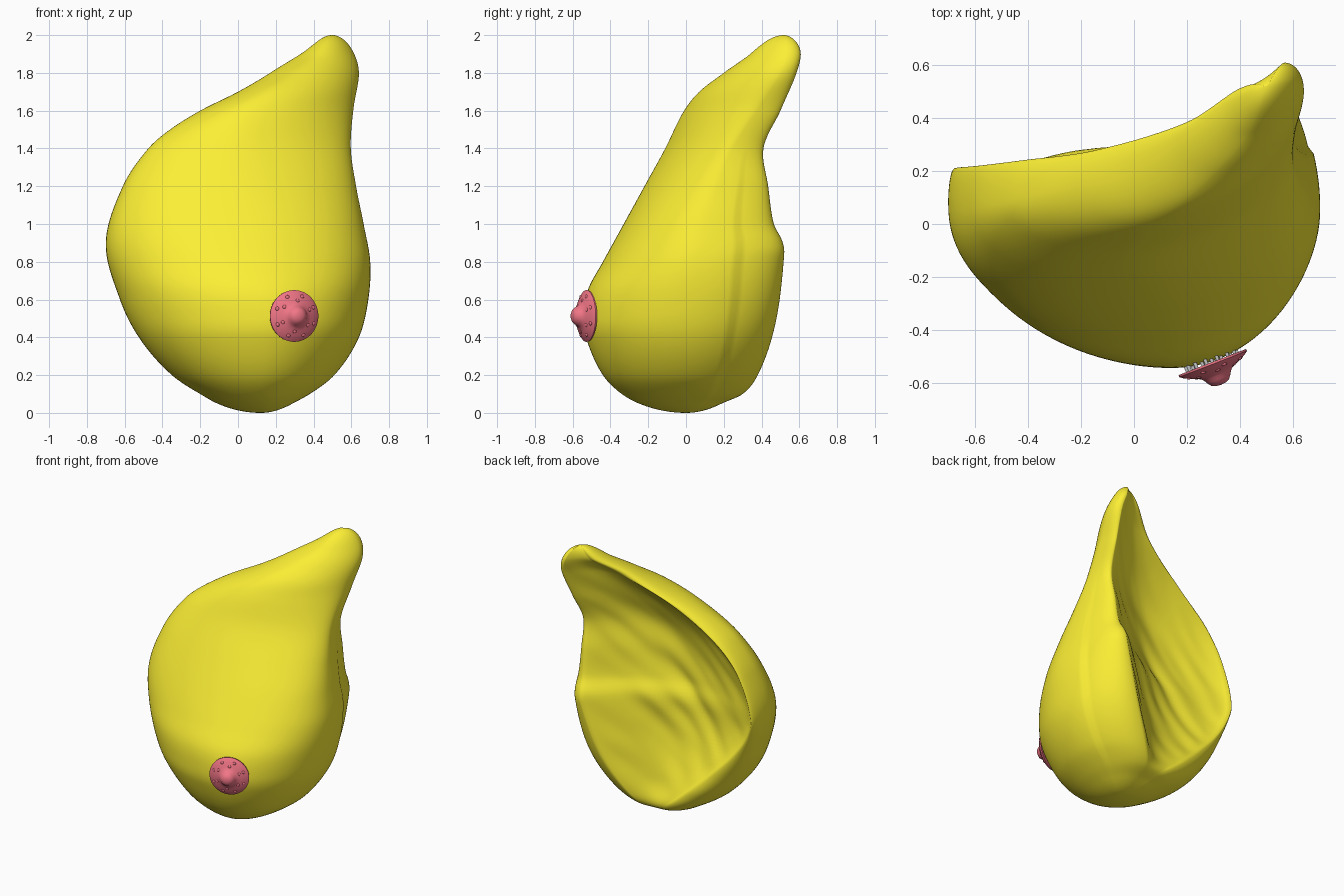
import bpy, bmesh, math
from mathutils import Vector, noise

if "Cube" in bpy.data.objects:
    bpy.data.objects.remove(bpy.data.objects["Cube"])

YELLOW = (0.97, 0.86, 0.035, 1)
PINK = (0.88, 0.18, 0.24, 1)

# Guide curves over height: (z, x, y)
LEFT = [(0, .12, 0), (.05, -.11, 0), (.1, -.2, 0), (.2, -.35, .01), (.4, -.525, .02), (.6, -.625, .05),
        (.9, -.70, .08), (1.2, -.61, .08), (1.4, -.475, .09), (1.5, -.36, .12), (1.6, -.2, .18), (1.7, 0, .25),
        (1.8, .17, .33), (1.92, .36, .45), (2, .5, .52)]
FRONT = [(0, .12, 0), (.05, .12, -.25), (.1, .12, -.34), (.2, .13, -.44), (.4, .14, -.53), (.5, .14, -.542),
         (.65, .11, -.52), (.8, .06, -.44), (1, 0, -.33), (1.2, -.04, -.22), (1.4, -.04, -.11),
         (1.6, .06, -.01), (1.7, .17, .07), (1.8, .31, .2), (1.9, .43, .34), (2, .5, .52)]
RIGHT = [(0, .12, 0), (.05, .29, 0), (.1, .38, 0), (.2, .51, .01), (.4, .64, .03), (.6, .69, .05), (.8, .70, .06),
         (1, .665, .1), (1.2, .625, .16), (1.4, .597, .24), (1.6, .61, .37), (1.8, .64, .50),
         (1.92, .605, .54), (2, .5, .52)]
RIM_LEFT = [(0, .12, 0), (.05, .04, .19), (.1, 0, .28), (.25, -.18, .28), (.42, -.36, .24), (.6, -.53, .21),
            (.75, -.63, .2), (.9, -.675, .21), (1.2, -.58, .22), (1.4, -.42, .24), (1.6, -.13, .28),
            (1.8, .24, .395), (1.92, .42, .515), (2, .5, .52)]
RIM_RIGHT = [(0, .12, 0), (.05, .13, .19), (.1, .14, .30), (.2, .21, .38), (.48, .37, .475), (.84, .495, .52),
             (.91, .505, .51), (1, .52, .465), (1.2, .53, .435), (1.4, .54, .41), (1.6, .57, .50),
             (1.8, .59, .585), (1.92, .56, .605), (2, .5, .52)]
DEPTH = [(0, 0, 0), (.1, 0, 0), (.3, .1, 0), (.8, .22, 0), (1.4, .17, 0), (1.8, .05, 0), (1.93, .01, 0), (2, 0, 0)]


def param(z):
    return math.acos(max(-1, min(1, 1 - z))) / math.pi


def sample(keys, t):
    """Smooth Hermite interpolation of a guide curve, rounded at both poles."""
    ts = [param(k[0]) for k in keys]
    ps = [Vector(k[1:]) for k in keys]
    i = 0
    while i < len(ts) - 2 and t > ts[i + 1]:
        i += 1

    def slope(j):
        a, b = max(0, j - 1), min(len(ts) - 1, j + 1)
        return (ps[b] - ps[a]) / (ts[b] - ts[a])
    d = ts[i + 1] - ts[i]
    u = (t - ts[i]) / d
    return (ps[i] * (2*u**3 - 3*u**2 + 1) + slope(i) * d * (u**3 - 2*u**2 + u)
            + ps[i + 1] * (3*u**2 - 2*u**3) + slope(i + 1) * d * (u**3 - u**2))


def smooth(u):
    u = max(0, min(1, u))
    return u * u * (3 - 2 * u)


def quarter(side, end, n, power=2.0):
    """Quarter (super)ellipse from a side extreme to a front or back end."""
    out = []
    for i in range(n + 1):
        a = math.pi / 2 * i / n
        c, s = max(0, math.cos(a)) ** (2 / power), math.sin(a) ** (2 / power)
        out.append(Vector((end.x + (side.x - end.x) * c, side.y + (end.y - side.y) * s)))
    return out


def section(t):
    z = 1 - math.cos(math.pi * t)
    l, f, r = sample(LEFT, t), sample(FRONT, t), sample(RIGHT, t)
    rl, rr = sample(RIM_LEFT, t), sample(RIM_RIGHT, t)
    depth = max(0, sample(DEPTH, t).x)
    # fuller shoulder on the upper left, flatter slope on the upper right
    full = 2 + .35 * math.exp(-((z - 1.1) / .35) ** 2)
    flat = 2 - .35 * smooth((z - .95) / .5)
    pts = quarter(l, rl, 14)[::-1][:-1] + quarter(l, f, 30, full)[:-1] + quarter(r, f, 30, flat)[::-1][:-1]
    # shallow crease behind the right flank
    fade = max(0, min(1, z / .15, (1.4 - z) / .6))
    flank = quarter(r, rr, 24)
    for i, p in enumerate(flank):
        if i >= 8:
            p.x -= .015 * fade * (24 - i) / 16
    pts += flank
    # streaked hollow at the back
    for i in range(1, 48):
        u = i / 48
        p = rr.lerp(rl, u)
        edge = math.sin(math.pi * u)
        streak = noise.noise(Vector(((z - 1.1 * p.x) * 6, (z + p.x) * 1.2, 3)))
        p.y -= depth * edge ** (1.15 - .35 * u) - .13 * depth * min(1, 3 * edge) * streak
        pts.append(p)
    return [(p.x, p.y, z) for p in pts]


def finish(bm, name, color=None, angle=50):
    bmesh.ops.remove_doubles(bm, verts=bm.verts, dist=1e-5)
    bmesh.ops.recalc_face_normals(bm, faces=bm.faces)
    me = bpy.data.meshes.new(name)
    bm.to_mesh(me)
    bm.free()
    ob = bpy.data.objects.new(name, me)
    bpy.context.collection.objects.link(ob)
    if color:
        mat = bpy.data.materials.new(name + "_material")
        mat.diffuse_color = color
        mat.use_nodes = True
        mat.node_tree.nodes["Principled BSDF"].inputs["Base Color"].default_value = mat.diffuse_color
        me.materials.append(mat)
    bpy.ops.object.select_all(action='DESELECT')
    ob.select_set(True)
    bpy.context.view_layer.objects.active = ob
    bpy.ops.object.shade_smooth_by_angle(angle=math.radians(angle))
    return ob


def loft(bm, rings):
    rows = [[bm.verts.new(p) for p in ring] for ring in rings]
    n = len(rows[0])
    for a, b in zip(rows, rows[1:]):
        for i in range(n):
            j = (i + 1) % n
            bm.faces.new((a[i], a[j], b[j], b[i]))


# Fatty tissue body
bm = bmesh.new()
loft(bm, [section(i / 130) for i in range(131)])
finish(bm, "fatty_tissue", YELLOW, 75)

# Areola disc with central nipple, turned on a lathe
normal = Vector((.36, -.93, 0)).normalized()
rot = normal.to_track_quat('Z', 'Y')
centre = Vector((.30, -.533, .513))
PROFILE = [(0, .078), (.02, .076), (.036, .068), (.047, .054), (.054, .041), (.064, .031), (.082, .023),
           (.105, .014), (.125, .003), (.137, -.006), (.136, -.014), (.12, -.014), (.06, -.002), (0, 0)]
bm = bmesh.new()
loft(bm, [[(r * math.cos(a), r * math.sin(a), h) for a in (math.tau * k / 48 for k in range(48))]
          for r, h in PROFILE])
# small flattened glands on the areola
for radius, count, h in ((.08, 6, .020), (.108, 8, .009)):
    for k in range(count):
        a = math.tau * (k + radius * 5) / count
        geo = bmesh.ops.create_icosphere(bm, subdivisions=2, radius=.012)
        bmesh.ops.scale(bm, verts=geo['verts'], vec=(1, 1, .6))
        bmesh.ops.translate(bm, verts=geo['verts'], vec=(radius * math.cos(a), radius * math.sin(a), h))
ob = finish(bm, "areola", PINK)
ob.rotation_mode = 'QUATERNION'
ob.rotation_quaternion = rot
ob.location = centre

# Short duct ends between areola and tissue
bm = bmesh.new()
for radius, count in ((.035, 6), (.075, 12), (.1, 14)):
    for k in range(count):
        a = math.tau * k / count
        geo = bmesh.ops.create_cone(bm, cap_ends=True, segments=10, radius1=.009, radius2=.006, depth=.06)
        bmesh.ops.translate(bm, verts=geo['verts'], vec=(radius * math.cos(a), radius * math.sin(a), -.034))
ob = finish(bm, "duct_ends")
ob.rotation_mode = 'QUATERNION'
ob.rotation_quaternion = rot
ob.location = centre
